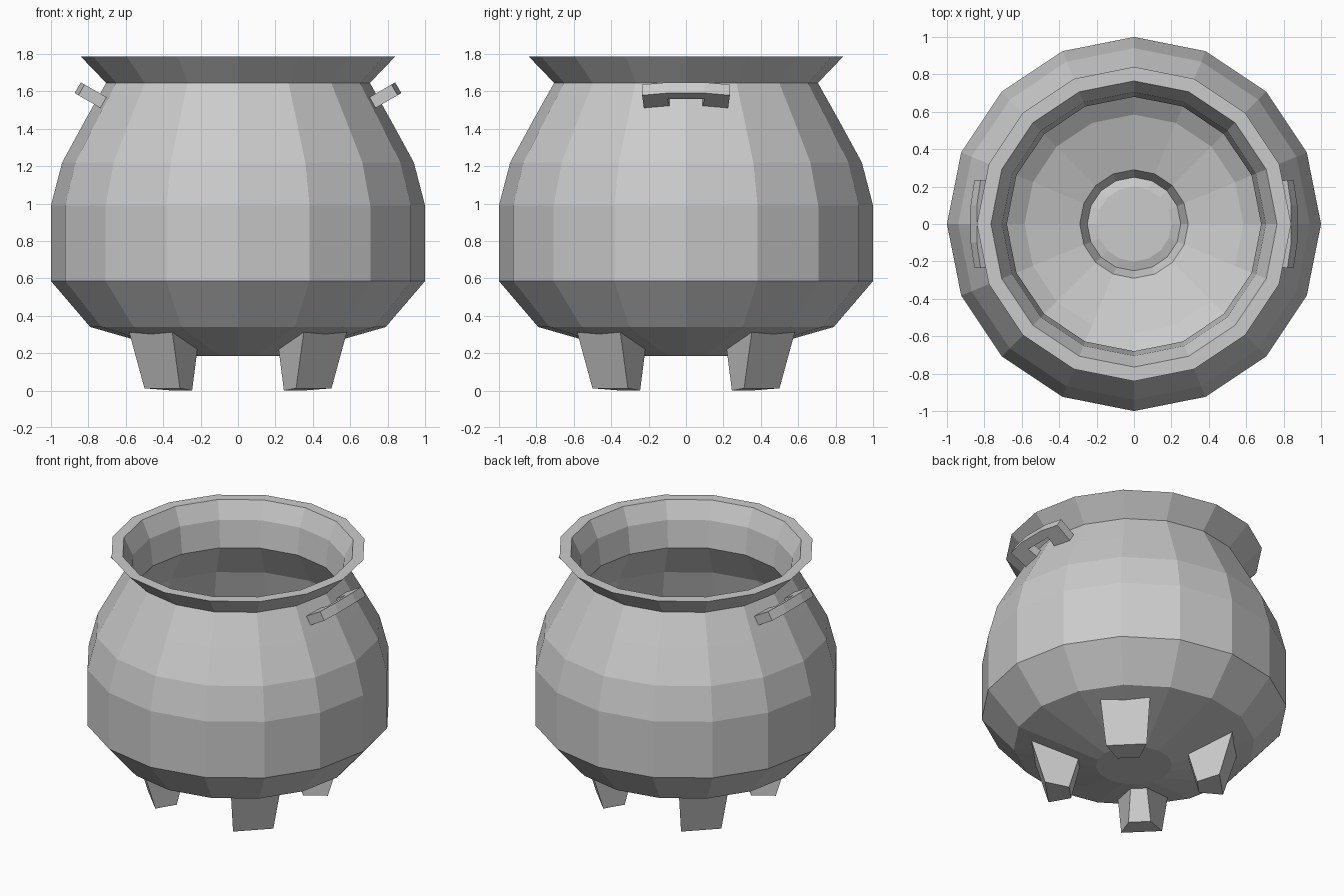
import bpy, bmesh, math

if "Cube" in bpy.data.objects:
    bpy.data.objects.remove(bpy.data.objects["Cube"])

SIDES = 16


def add_object(name, bm):
    bmesh.ops.remove_doubles(bm, verts=bm.verts, dist=1e-4)
    bmesh.ops.recalc_face_normals(bm, faces=bm.faces)
    mesh = bpy.data.meshes.new(name)
    bm.to_mesh(mesh)
    bm.free()
    obj = bpy.data.objects.new(name, mesh)
    bpy.context.collection.objects.link(obj)
    return obj


def lathe(name, profile):
    bm = bmesh.new()
    verts = [bm.verts.new((r, 0, z)) for r, z in profile]
    edges = [bm.edges.new(pair) for pair in zip(verts, verts[1:])]
    bmesh.ops.spin(bm, geom=verts + edges, cent=(0, 0, 0), axis=(0, 0, 1),
                   angle=math.tau, steps=SIDES, use_merge=True)
    return add_object(name, bm)


def loft(name, lower, upper):
    """Closed solid between two matching outlines."""
    bm = bmesh.new()
    a = [bm.verts.new(p) for p in lower]
    b = [bm.verts.new(p) for p in upper]
    bm.faces.new(a)
    bm.faces.new(b)
    n = len(a)
    for i in range(n):
        j = (i + 1) % n
        bm.faces.new((a[i], a[j], b[j], b[i]))
    return add_object(name, bm)


# Pot body: outer wall, flared rim, then the inner wall down to the floor
outer = [(0, 0.185), (0.25, 0.185), (0.79, 0.34), (1.0, 0.585), (1.0, 0.99),
         (0.94, 1.22), (0.82, 1.44), (0.705, 1.645), (0.84, 1.785)]
inner = [(0.765, 1.785), (0.705, 1.665), (0.68, 1.475), (0.82, 1.235),
         (0.89, 0.98), (0.89, 0.63), (0.585, 0.42), (0.29, 0.33),
         (0.25, 0.25), (0.2, 0.265), (0, 0.265)]
lathe("pot_body", outer + inner)


# Four tapered legs on the diagonals, wide outside and narrow inside
def leg_outline(r_out, w_out, z_out, r_in, w_in, z_in):
    return [(r_out, -w_out, z_out), (r_out, w_out, z_out),
            (r_in, w_in, z_in), (r_in, -w_in, z_in)]


for i, where in enumerate(("back_right", "back_left", "front_left", "front_right")):
    leg = loft(f"leg_{where}",
               leg_outline(0.573, 0.134, 0.012, 0.42, 0.073, 0.0),
               leg_outline(0.66, 0.163, 0.312, 0.35, 0.05, 0.26))
    leg.rotation_euler.z = math.radians(45 + 90 * i)

# Two U-shaped lug handles tilted upward and outward
half = [(0.158, 0.10), (0.135, 0.235), (0.0, 0.225), (0.0, 0.085), (0.095, 0.10)]
outline = half + [(u, -y) for u, y in reversed(half)]
tilt = math.radians(30)
c, s = math.cos(tilt), math.sin(tilt)


def handle_layer(t):
    return [(0.72 + u * c - t * s, y, 1.54 + u * s + t * c) for u, y in outline]


for side, angle in (("right", 0), ("left", math.pi)):
    handle = loft(f"handle_{side}", handle_layer(-0.033), handle_layer(0.033))
    handle.rotation_euler.z = angle
